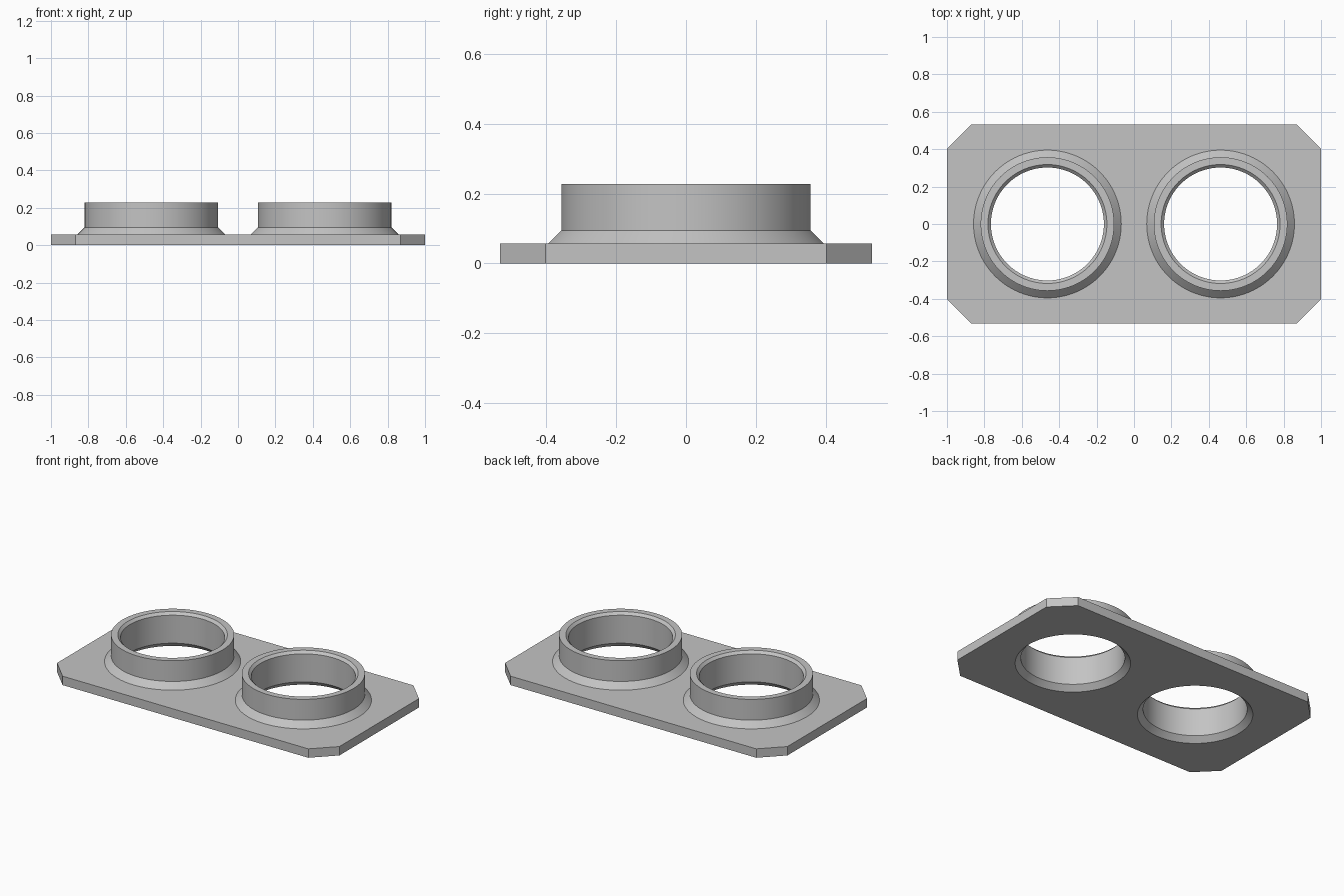
import bpy
import bmesh
import math

cube = bpy.data.objects.get("Cube")
if cube:
    bpy.data.objects.remove(cube)

SEGMENTS = 96
HALF_X, HALF_Y, CORNER = 1.0, 0.532, 0.13
THICK = 0.057
CENTRE = 0.463

# Collar section (radius, height): flare, wall, rim, bore, underside countersink
PROFILE = [(0.395, THICK), (0.357, 0.095), (0.357, 0.228), (0.318, 0.228),
           (0.302, 0.212), (0.302, 0.033), (0.335, 0)]


def loop(bm, points, z):
    return [bm.verts.new((x, y, z)) for x, y in points]


def bridge(bm, lower, upper):
    n = len(lower)
    for i in range(n):
        j = (i + 1) % n
        bm.faces.new((lower[i], lower[j], upper[j], upper[i]))


def circle(cx, radius):
    angles = [2 * math.pi * i / SEGMENTS for i in range(SEGMENTS)]
    return [(cx + radius * math.cos(a), radius * math.sin(a)) for a in angles]


def loop_edges(bm, verts):
    return [bm.edges.get((verts[i - 1], verts[i])) for i in range(len(verts))]


bm = bmesh.new()

# Plate edge: rectangle with cut corners
ix, iy = HALF_X - CORNER, HALF_Y - CORNER
outline = [(HALF_X, -iy), (HALF_X, iy), (ix, HALF_Y), (-ix, HALF_Y),
           (-HALF_X, iy), (-HALF_X, -iy), (-ix, -HALF_Y), (ix, -HALF_Y)]
bottom = loop(bm, outline, 0)
top = loop(bm, outline, THICK)
bridge(bm, bottom, top)
top_edges = loop_edges(bm, top)
bottom_edges = loop_edges(bm, bottom)

# Two flared collars, turned from the section
for side in (-1, 1):
    rings = [loop(bm, circle(side * CENTRE, r), z) for r, z in PROFILE]
    for a, b in zip(rings, rings[1:]):
        bridge(bm, a, b)
    top_edges += loop_edges(bm, rings[0])
    bottom_edges += loop_edges(bm, rings[-1])

# Flat plate faces around the collar openings
for edges, up in ((top_edges, 1), (bottom_edges, -1)):
    bmesh.ops.triangle_fill(bm, edges=edges, use_beauty=True, normal=(0, 0, up))
bmesh.ops.recalc_face_normals(bm, faces=bm.faces)

mesh = bpy.data.meshes.new("plate_with_two_collars")
bm.to_mesh(mesh)
bm.free()
plate = bpy.data.objects.new("plate_with_two_collars", mesh)
bpy.context.collection.objects.link(plate)

# Plain grey finish
grey = bpy.data.materials.new("plain_grey")
grey.use_nodes = True
colour = (0.55, 0.55, 0.55, 1)
grey.diffuse_color = colour
grey.node_tree.nodes["Principled BSDF"].inputs["Base Color"].default_value = colour
mesh.materials.append(grey)

# Round walls smooth, edges crisp
bpy.ops.object.select_all(action="DESELECT")
plate.select_set(True)
bpy.context.view_layer.objects.active = plate
bpy.ops.object.shade_smooth_by_angle(angle=math.radians(25))
